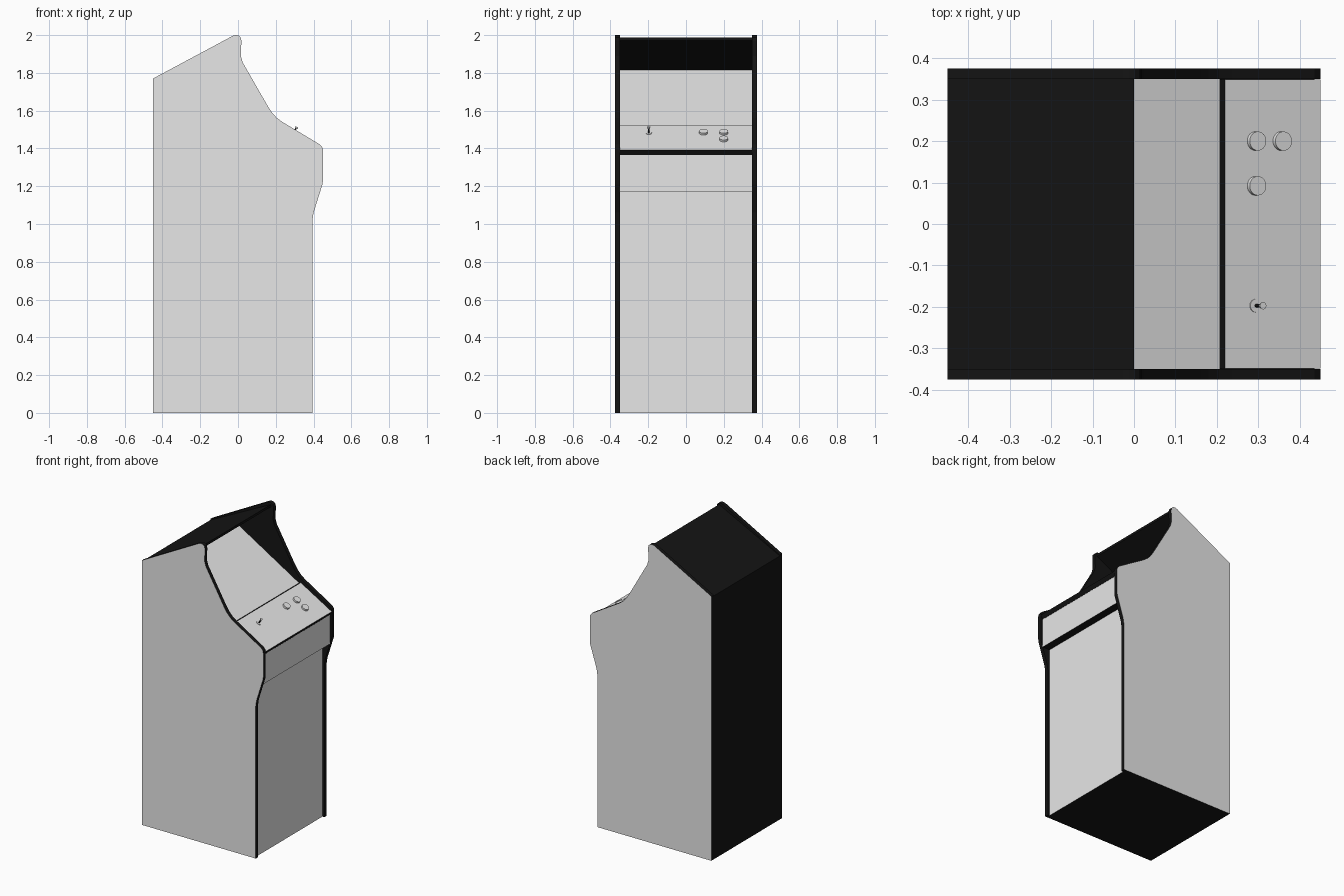
import bpy, bmesh, math
from mathutils import Matrix, Vector

cube = bpy.data.objects.get("Cube")
if cube:
    bpy.data.objects.remove(cube)


def material(name, value):
    mat = bpy.data.materials.new(name)
    mat.use_nodes = True
    color = (value, value, value, 1)
    mat.diffuse_color = color
    mat.node_tree.nodes["Principled BSDF"].inputs["Base Color"].default_value = color
    return mat


BLACK = material("black_trim", 0.007)
GREY = material("light_grey", 0.8)


def finish(name, bm):
    bmesh.ops.recalc_face_normals(bm, faces=bm.faces)
    mesh = bpy.data.meshes.new(name)
    bm.to_mesh(mesh)
    bm.free()
    mesh.materials.append(BLACK)
    mesh.materials.append(GREY)
    obj = bpy.data.objects.new(name, mesh)
    bpy.context.collection.objects.link(obj)
    return obj


def prism(name, profile, y0, y1, grey_edges=(), grey_cap=None):
    """Extrude an x-z profile along y; chosen edges and one cap are grey."""
    bm = bmesh.new()
    rings = [[bm.verts.new((x, y, z)) for x, z in profile] for y in (y0, y1)]
    for i, ring in enumerate(rings):
        bm.faces.new(ring).material_index = int(grey_cap == i)
    n = len(profile)
    for i in range(n):
        j = (i + 1) % n
        face = bm.faces.new((rings[0][i], rings[0][j], rings[1][j], rings[1][i]))
        face.material_index = int(i in grey_edges)
    return finish(name, bm)


# Side panels: grey outside, black edges and inside
side = [(-0.45, 0), (0.394, 0), (0.394, 1.02), (0.40, 1.06), (0.447, 1.21),
        (0.45, 1.23), (0.45, 1.39), (0.447, 1.405), (0.435, 1.42),
        (0.235, 1.54), (0.205, 1.562), (0.18, 1.59), (0.16, 1.62),
        (0.025, 1.855), (0.015, 1.89), (0.018, 1.97), (0.014, 1.988),
        (0.003, 1.998), (-0.012, 2.0), (-0.028, 1.996), (-0.45, 1.77)]
prism("right_side_panel", side, -0.375, -0.35, grey_cap=0)
prism("left_side_panel", side, 0.35, 0.375, grey_cap=1)

# Cabinet body: grey lower front, upper front and screen, black elsewhere
body = [(-0.45, 0), (0.38, 0), (0.38, 1.17), (0.435, 1.17), (0.435, 1.365),
        (0.20, 1.50), (0.207, 1.518), (-0.29, 1.815), (0, 1.972),
        (0, 1.988), (-0.45, 1.763)]
prism("cabinet_body", body, -0.35, 0.35, grey_edges=(1, 3, 6))

# Control panel: a tilted plate with a grey top
TILT = math.radians(30)
normal = Vector((math.sin(TILT), 0, math.cos(TILT)))
rear, front = Vector((0.22, 0, 1.524)), Vector((0.45, 0, 1.391))
plate = [rear, front, front - normal * 0.029, rear - normal * 0.029]
prism("control_panel", [(p.x, p.z) for p in plate], -0.349, 0.349, grey_edges=(0,))


def peg(name, x, y, base, height, r1, r2, grey, sides=24):
    """Round part standing square on the control panel."""
    t = (x - rear.x) / (front.x - rear.x)
    spot = rear.lerp(front, t) + normal * (base + height / 2)
    spot.y = y
    bm = bmesh.new()
    bmesh.ops.create_cone(bm, cap_ends=True, segments=sides, radius1=r1, radius2=r2,
                          depth=height,
                          matrix=Matrix.Translation(spot) @ Matrix.Rotation(TILT, 4, "Y"))
    for face in bm.faces:
        face.material_index = int(grey)
    obj = finish(name, bm)
    for poly in obj.data.polygons:
        poly.use_smooth = len(poly.vertices) == 4
    obj.data.set_sharp_from_angle(angle=math.radians(40))


# Buttons
for i, (x, y) in enumerate([(0.293, 0.2), (0.293, 0.092), (0.355, 0.2)]):
    peg(f"button_{i + 1}", x, y, 0, 0.012, 0.023, 0.023, True)

# Joystick
peg("joystick_base", 0.293, -0.197, 0, 0.003, 0.016, 0.016, True)
peg("joystick_shaft", 0.293, -0.197, 0.003, 0.027, 0.004, 0.004, False, 12)
peg("joystick_knob", 0.293, -0.197, 0.027, 0.010, 0.006, 0.009, True, 12)
